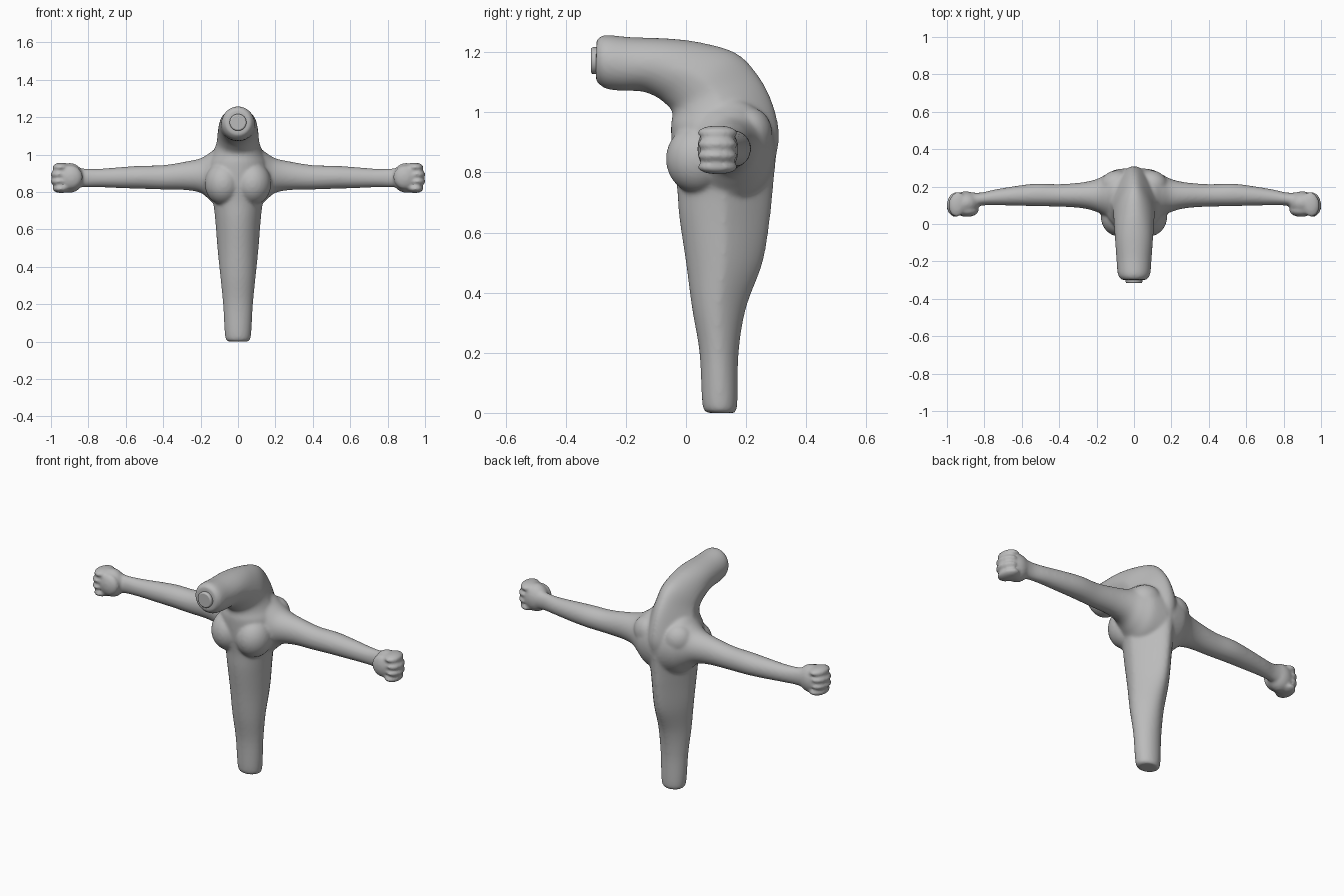
import bpy, bmesh, math
from mathutils import Vector, Matrix

cube = bpy.data.objects.get("Cube")
if cube:
    bpy.data.objects.remove(cube, do_unlink=True)

clay = bpy.data.materials.new("grey clay")
clay.use_nodes = True
colour = (0.5, 0.5, 0.5, 1)
clay.diffuse_color = colour
clay.node_tree.nodes["Principled BSDF"].inputs["Base Color"].default_value = colour

SIDES, STEPS = 40, 5


def spline(rows):
    """Smoothly interpolate rows of section numbers."""
    out = []
    for i in range(len(rows) - 1):
        p0, p1 = rows[max(i - 1, 0)], rows[i]
        p2, p3 = rows[i + 1], rows[min(i + 2, len(rows) - 1)]
        for s in range(STEPS):
            t = s / STEPS
            out.append([b + 0.5 * t * (c - a + t * (2*a - 5*b + 4*c - d + t * (3*(b - c) + d - a)))
                        for a, b, c, d in zip(p0, p1, p2, p3)])
    return out + [list(rows[-1])]


def loft(bm, rings):
    """Skin closed rings of points and cap both ends."""
    loops = [[bm.verts.new(p) for p in ring] for ring in rings]
    for a, b in zip(loops, loops[1:]):
        for i in range(SIDES):
            j = (i + 1) % SIDES
            bm.faces.new((a[i], a[j], b[j], b[i]))
    bm.faces.new(loops[0][::-1])
    bm.faces.new(loops[-1])


def blob(bm, centre, size, tilt=0):
    """Ellipsoid, optionally turned about the vertical."""
    m = Matrix.Translation(centre) @ Matrix.Rotation(tilt, 4, 'Z') @ Matrix.Diagonal((*size, 1))
    bmesh.ops.create_uvsphere(bm, u_segments=28, v_segments=18, radius=1, matrix=m)


def angles():
    return [2 * math.pi * i / SIDES for i in range(SIDES)]


# Trunk and forward-bent neck: front y, front z, back y, back z, half width, ridge pinch
trunk = [
    (.075, 0, .15, 0, .045, 0), (.055, .025, .17, .02, .068, 0),
    (.045, .2, .175, .2, .08, .1), (.02, .35, .2, .35, .095, .25),
    (0, .5, .255, .5, .11, .4), (-.022, .65, .28, .65, .122, .45),
    (-.03, .75, .29, .75, .135, .45), (-.045, .85, .3, .85, .165, .45),
    (-.05, .95, .31, .93, .165, .45), (-.045, .99, .288, 1.03, .135, .45),
    (-.05, 1.01, .242, 1.12, .115, .4), (-.07, 1.03, .17, 1.195, .11, .3),
    (-.1, 1.052, .06, 1.23, .106, .15), (-.15, 1.07, -.05, 1.245, .1, 0),
    (-.22, 1.072, -.18, 1.25, .093, 0), (-.27, 1.08, -.27, 1.257, .086, 0),
    (-.3, 1.105, -.298, 1.24, .066, 0)]


def trunk_ring(row):
    fy, fz, by, bz, half, pinch = row
    ring = []
    for a in angles():
        s = math.sin(a)
        t = (s + 1) / 2
        x = half * math.cos(a) * (1 - pinch * max(0, s))
        ring.append((x, fy + (by - fy) * t, fz + (bz - fz) * t))
    return ring


# Arm sections: x, front y, back y, low z, high z
arm = [
    (.02, -.03, .3, .68, 1.06), (.1, -.01, .29, .71, 1.045), (.15, .035, .265, .755, 1.01),
    (.2, .065, .24, .795, .98), (.28, .085, .222, .81, .962), (.4, .093, .213, .813, .943),
    (.52, .095, .216, .817, .94), (.62, .098, .205, .82, .933), (.74, .1, .185, .825, .924),
    (.82, .098, .168, .825, .925), (.88, .085, .17, .82, .935)]


def arm_ring(row, side):
    x, fy, by, low, high = row
    return [(side * x, (fy + by) / 2 + (by - fy) / 2 * math.cos(a),
             (low + high) / 2 + (high - low) / 2 * math.sin(a)) for a in angles()]


bm = bmesh.new()
loft(bm, [trunk_ring(r) for r in spline(trunk)])
for side in (-1, 1):
    loft(bm, [arm_ring(r, side) for r in spline(arm)])
    # Chest muscle and shoulder blade
    blob(bm, (side * .078, .04, .845), (.1, .107, .115))
    blob(bm, (side * .1, .215, .93), (.085, .07, .085), side * -.4)
    # Fist: palm, thumb pad and four curled fingers
    blob(bm, (side * .9, .112, .875), (.075, .063, .08))
    blob(bm, (side * .893, .072, .878), (.062, .034, .064))
    for k in range(4):
        z = .818 + .038 * k
        reach = .955 if k in (1, 2) else .945
        blob(bm, (side * reach, .105, z), (.047, .067, .024), side * .12)
bmesh.ops.recalc_face_normals(bm, faces=bm.faces)
mesh = bpy.data.meshes.new("body")
bm.to_mesh(mesh)
bm.free()
body = bpy.data.objects.new("body", mesh)
bpy.context.collection.objects.link(body)
mesh.materials.append(clay)

# Fuse the parts into one soft skin
remesh = body.modifiers.new("fuse", 'REMESH')
remesh.mode = 'VOXEL'
remesh.voxel_size = 0.008
remesh.use_smooth_shade = True
soften = body.modifiers.new("soften", 'SMOOTH')
soften.factor = 0.5
soften.iterations = 8

# Round plug at the tip of the snout
bpy.ops.mesh.primitive_cylinder_add(vertices=40, radius=.045, depth=.04,
                                    location=(0, -.296, 1.172), rotation=(math.pi / 2, 0, 0))
plug = bpy.context.object
plug.name = "snout_plug"
plug.data.materials.append(clay)
bevel = plug.modifiers.new("round edge", 'BEVEL')
bevel.width = .008
bevel.segments = 3
bpy.ops.object.shade_smooth_by_angle()
